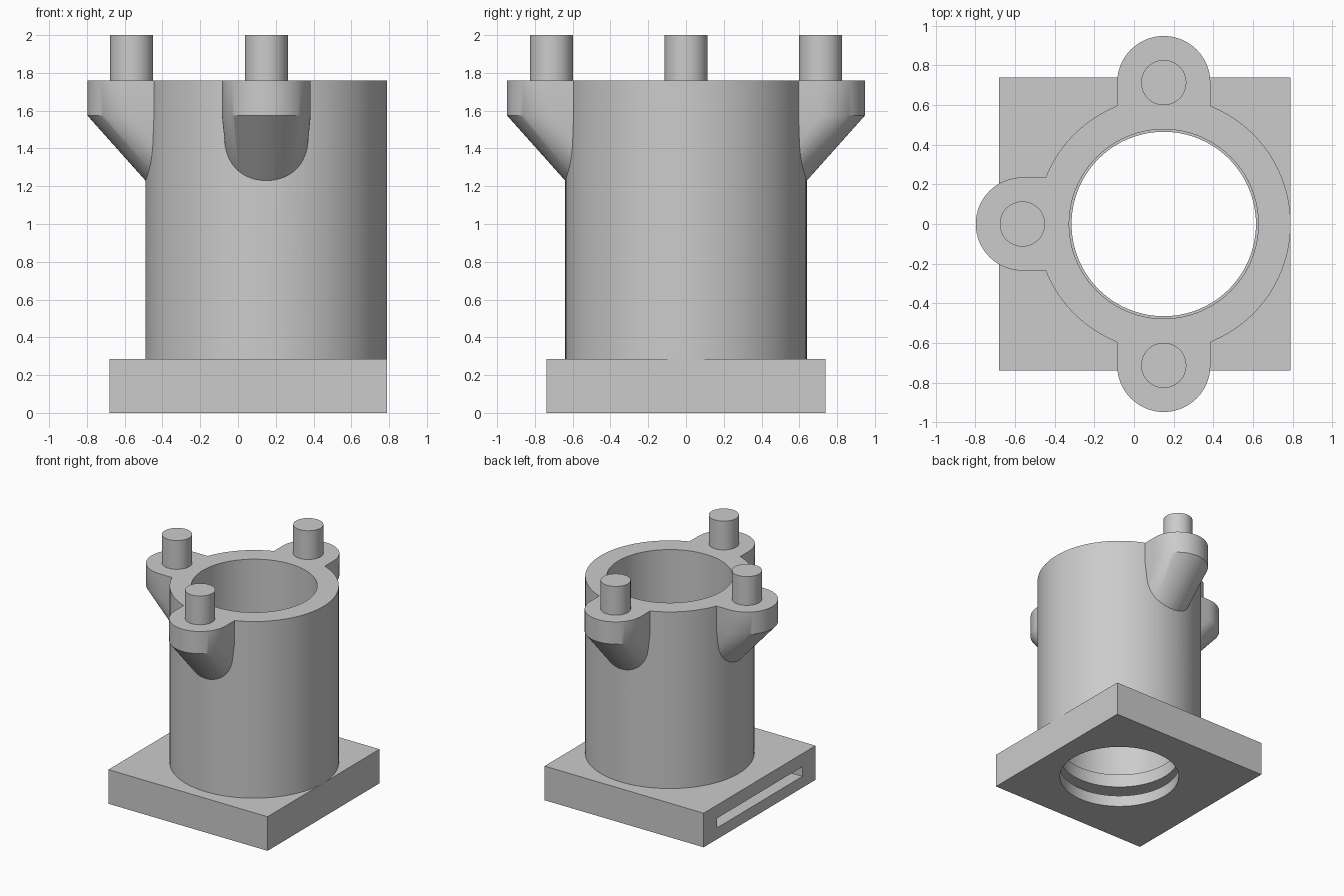
import bpy, bmesh, math
from mathutils import Matrix, Vector

old = bpy.data.objects.get("Cube")
if old:
    bpy.data.objects.remove(old, do_unlink=True)

AXIS_X = 0.15      # centre of the tube
BASE_TOP = 0.285
TUBE_TOP = 1.76
LUG_DIST = 0.713   # lug centre from the tube axis
LUG_R = 0.235

grey = bpy.data.materials.new("plain_grey")
grey.use_nodes = True
grey.diffuse_color = (0.6, 0.6, 0.6, 1)
grey.node_tree.nodes["Principled BSDF"].inputs["Base Color"].default_value = grey.diffuse_color


def finish(name, bm):
    bmesh.ops.recalc_face_normals(bm, faces=bm.faces)
    mesh = bpy.data.meshes.new(name)
    bm.to_mesh(mesh)
    bm.free()
    mesh.materials.append(grey)
    ob = bpy.data.objects.new(name, mesh)
    bpy.context.scene.collection.objects.link(ob)
    return ob


def box(name, x0, x1, y0, y1, z0, z1):
    bm = bmesh.new()
    bmesh.ops.create_cube(bm, size=1)
    bmesh.ops.scale(bm, vec=(x1 - x0, y1 - y0, z1 - z0), verts=bm.verts)
    bmesh.ops.translate(bm, vec=((x0 + x1) / 2, (y0 + y1) / 2, (z0 + z1) / 2), verts=bm.verts)
    return finish(name, bm)


def cylinder(name, x, y, r, z0, z1, sides=96):
    bm = bmesh.new()
    bmesh.ops.create_cone(bm, cap_ends=True, segments=sides, radius1=r, radius2=r,
                          depth=z1 - z0, matrix=Matrix.Translation((x, y, (z0 + z1) / 2)))
    return finish(name, bm)


def lug(name, angle):
    """Hull of discs: a rounded tab on top, tapering down into the tube wall."""
    bm = bmesh.new()
    turn = Matrix.Translation((AXIS_X, 0, 0)) @ Matrix.Rotation(angle, 4, 'Z')
    discs = [(LUG_DIST, LUG_R, TUBE_TOP), (LUG_DIST, LUG_R, 1.575),
             (0.5, LUG_R, TUBE_TOP), (0.5, LUG_R, 1.575), (0.44, 0.2, 1.23)]
    for dist, r, z in discs:
        for i in range(64):
            a = math.tau * i / 64
            bm.verts.new(turn @ Vector((dist + r * math.cos(a), r * math.sin(a), z)))
    hull = bmesh.ops.convex_hull(bm, input=bm.verts)
    spare = {g for g in hull["geom_interior"] + hull["geom_unused"]
             if isinstance(g, bmesh.types.BMVert)}
    bmesh.ops.delete(bm, geom=list(spare), context='VERTS')
    bmesh.ops.dissolve_limit(bm, angle_limit=0.002, verts=bm.verts, edges=bm.edges)
    return finish(name, bm)


def combine(ob, other, operation):
    mod = ob.modifiers.new("cut", 'BOOLEAN')
    mod.operation = operation
    mod.solver = 'EXACT'
    mod.object = other
    bpy.context.view_layer.objects.active = ob
    bpy.ops.object.modifier_apply(modifier=mod.name)
    bpy.data.objects.remove(other, do_unlink=True)


# Square base with a round hole and a slide-in slot open on one side
base = box("base_plate", -0.68, 0.79, -0.738, 0.738, 0, BASE_TOP)
combine(base, cylinder("hole_cutter", AXIS_X, 0, 0.465, -0.2, 0.6), 'DIFFERENCE')
combine(base, box("slot_cutter", -0.9, 0.71, -0.565, 0.565, 0.095, 0.175), 'DIFFERENCE')

# Tube with three lugs, bored through
tube = cylinder("tube", AXIS_X, 0, 0.64, BASE_TOP, TUBE_TOP)
angles = {"front": -math.pi / 2, "back": math.pi / 2, "right": math.pi}
for side, angle in angles.items():
    combine(tube, lug(side + "_lug", angle), 'UNION')
combine(tube, cylinder("bore_cutter", AXIS_X, 0, 0.477, 0, 2.2), 'DIFFERENCE')

# Pegs standing on the lugs
parts = [base, tube]
for side, angle in angles.items():
    parts.append(cylinder(side + "_peg", AXIS_X + LUG_DIST * math.cos(angle),
                          LUG_DIST * math.sin(angle), 0.114, TUBE_TOP, 2.0, 48))

bpy.ops.object.select_all(action='DESELECT')
for ob in parts:
    ob.select_set(True)
bpy.context.view_layer.objects.active = tube
bpy.ops.object.shade_smooth_by_angle(angle=math.radians(30))
